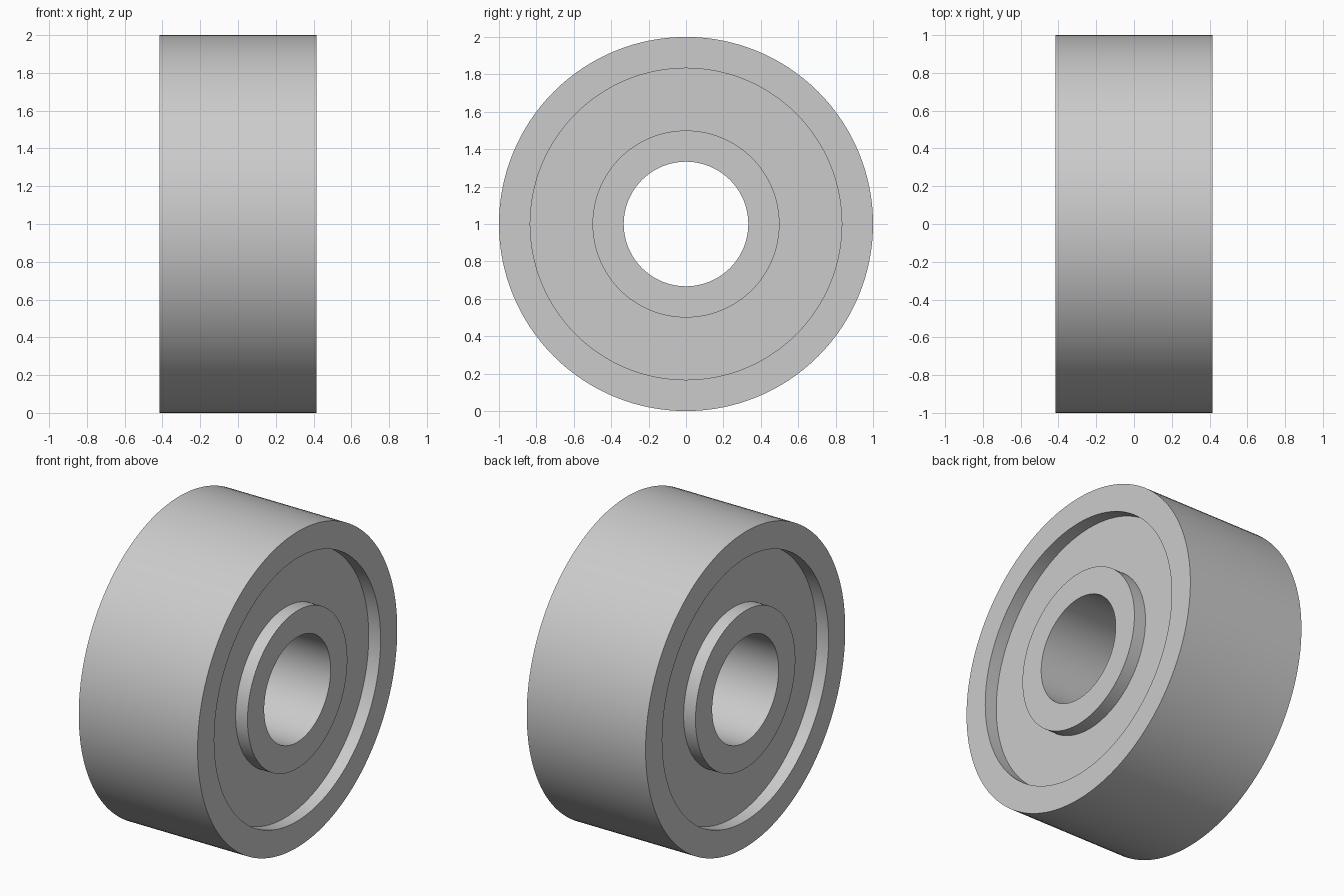
import bpy
import bmesh
from math import tau, radians
from mathutils import Vector

cube = bpy.data.objects.get("Cube")
if cube:
    bpy.data.objects.remove(cube, do_unlink=True)

# Main dimensions
OUTER_R, RECESS_R, HUB_R, BORE_R = 1.0, 0.833, 0.5, 0.333
HALF_WIDTH, RECESS_DEPTH = 0.4165, 0.083
SEGMENTS = 128

steel = bpy.data.materials.new("light grey steel")
steel.use_nodes = True
grey = (0.6, 0.6, 0.6, 1.0)
steel.diffuse_color = grey
steel.node_tree.nodes["Principled BSDF"].inputs["Base Color"].default_value = grey

# Half of the cross-section as (x, radius), from bore to rim
shield_x = HALF_WIDTH - RECESS_DEPTH
half = [(HALF_WIDTH, BORE_R), (HALF_WIDTH, HUB_R), (shield_x, HUB_R),
        (shield_x, RECESS_R), (HALF_WIDTH, RECESS_R), (HALF_WIDTH, OUTER_R)]
profile = half + [(-x, r) for x, r in reversed(half)]

# Revolve the closed cross-section around the x axis
bm = bmesh.new()
verts = [bm.verts.new((x, 0, r)) for x, r in profile]
edges = [bm.edges.new((v, verts[i - 1])) for i, v in enumerate(verts)]
bmesh.ops.spin(bm, geom=verts + edges, cent=Vector(), axis=(1, 0, 0),
               angle=tau, steps=SEGMENTS, use_merge=True)
bmesh.ops.remove_doubles(bm, verts=bm.verts, dist=0.0001)
bmesh.ops.recalc_face_normals(bm, faces=bm.faces)

mesh = bpy.data.meshes.new("bearing_ring")
bm.to_mesh(mesh)
bm.free()
mesh.materials.append(steel)

# Stand the ring on the ground
ring = bpy.data.objects.new("bearing_ring", mesh)
ring.location.z = OUTER_R
bpy.context.collection.objects.link(ring)

# Smooth round walls with crisp rims
bpy.ops.object.select_all(action="DESELECT")
ring.select_set(True)
bpy.context.view_layer.objects.active = ring
bpy.ops.object.shade_smooth_by_angle(angle=radians(30))
